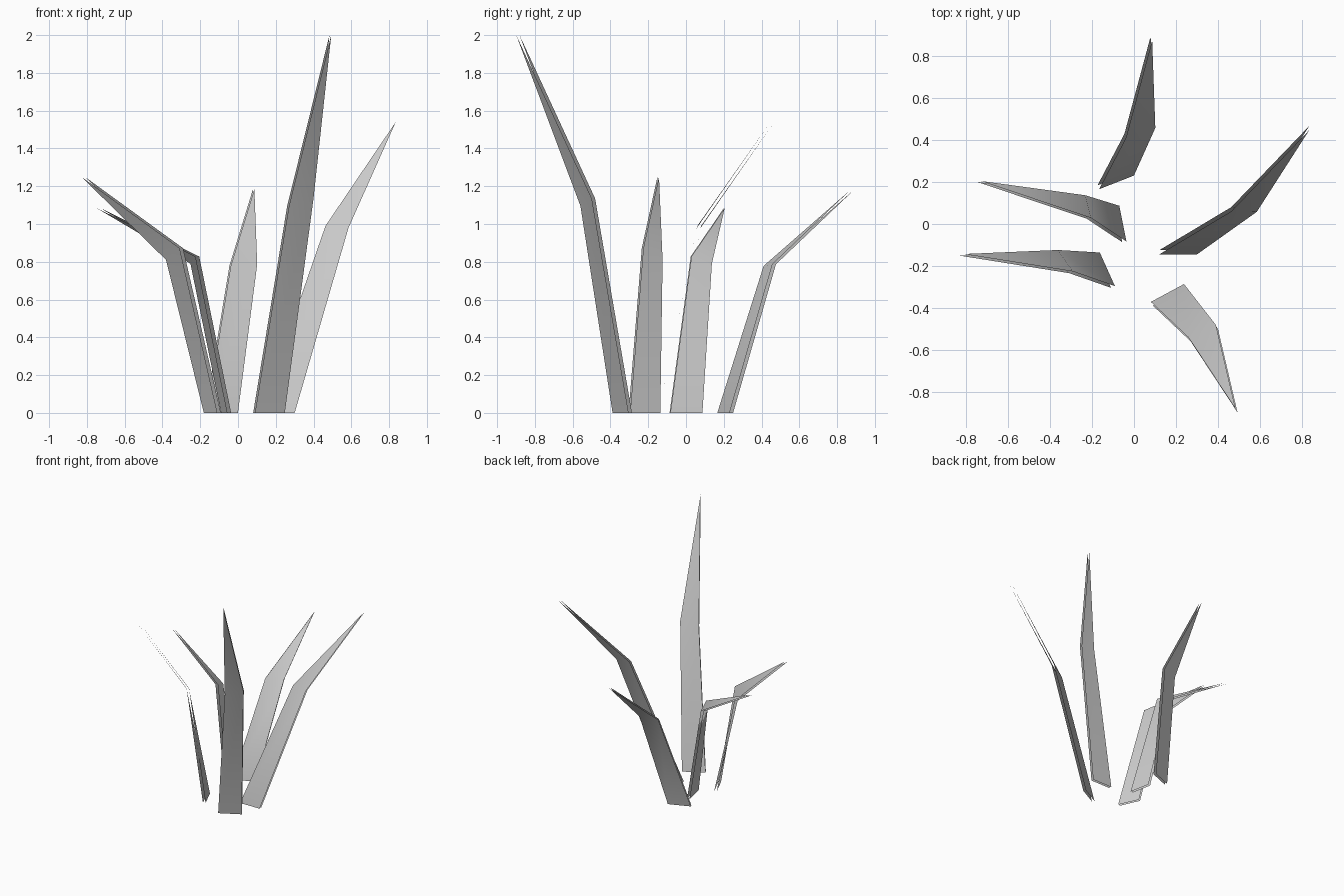
import bpy
from mathutils import Vector

if "Cube" in bpy.data.objects:
    bpy.data.objects.remove(bpy.data.objects["Cube"])

GAP = 0.01  # half the spacing between the two sheets of each blade

# Per blade: base left, base right, bend left, bend right, tip
BLADES = {
    "tall_front_blade": [(.085, -.38, 0), (.243, -.295, 0), (.265, -.55, 1.095),
                         (.395, -.49, 1.135), (.489, -.89, 2.0)],
    "right_blade": [(.12, -.135, 0), (.30, -.135, 0), (.463, .07, .99),
                    (.585, .068, .98), (.835, .457, 1.54)],
    "back_blade": [(-.17, .175, 0), (-.004, .24, 0), (-.042, .42, .778),
                   (.098, .467, .787), (.083, .885, 1.185)],
    "left_blade": [(-.08, .085, 0), (-.046, -.085, 0), (-.242, .135, .79),
                   (-.215, .027, .828), (-.74, .203, 1.085)],
    "front_left_blade": [(-.172, -.14, 0), (-.1, -.30, 0), (-.372, -.128, .81),
                         (-.30, -.23, .872), (-.82, -.147, 1.25)],
}


def make_blade(name, points):
    """Bent pointed blade: two open sheets, one facing each way."""
    pts = [Vector(p) for p in points]
    across = pts[1] - pts[0]
    push = Vector((across.y, -across.x, 0)).normalized() * GAP
    verts = [p + push for p in pts] + [p - push for p in pts]
    faces = [(0, 1, 3, 2), (2, 3, 4)]
    faces += [tuple(i + 5 for i in reversed(f)) for f in faces]
    mesh = bpy.data.meshes.new(name)
    mesh.from_pydata(verts, [], faces)
    mesh.shade_smooth()
    obj = bpy.data.objects.new(name, mesh)
    bpy.context.collection.objects.link(obj)


# Tuft of five blades
for blade_name, blade_points in BLADES.items():
    make_blade(blade_name, blade_points)
